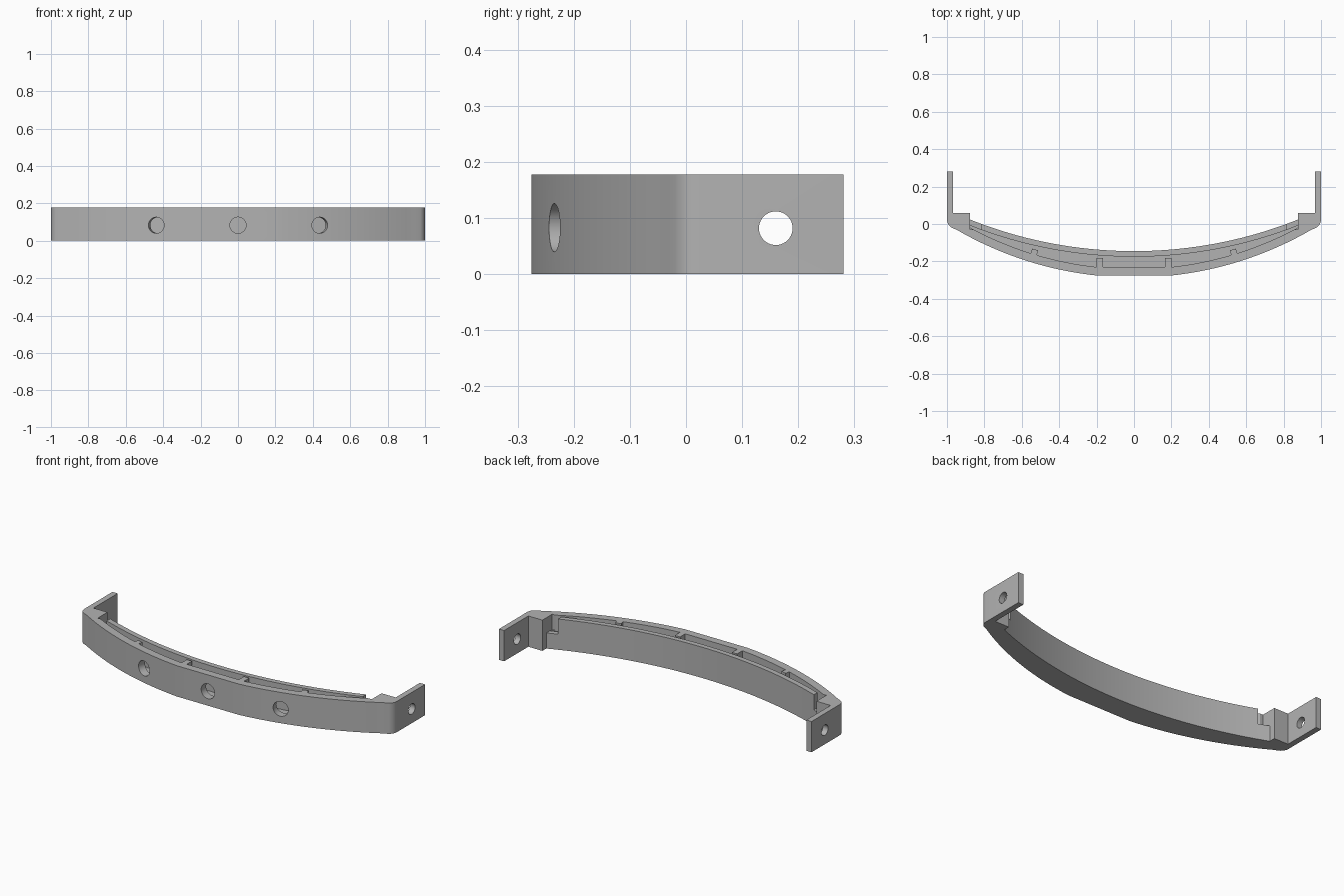
import bpy, bmesh, math
from mathutils import Matrix

cube = bpy.data.objects.get("Cube")
if cube:
    bpy.data.objects.remove(cube, do_unlink=True)

HEIGHT, FLOOR = 0.178, 0.03
FRONT_C, FRONT_R = 1.604, 1.89      # front curve: centre y and radius
BACK_C, BACK_R = 2.215, 2.36        # rear curve: centre y and radius
WALL, LIP = 0.045, 0.03             # front and rear wall thickness

grey = bpy.data.materials.new("plastic grey")
grey.use_nodes = True
grey.diffuse_color = (0.45, 0.45, 0.45, 1)
grey.node_tree.nodes["Principled BSDF"].inputs["Base Color"].default_value = (0.45, 0.45, 0.45, 1)


def make_object(name, bm):
    bmesh.ops.recalc_face_normals(bm, faces=bm.faces)
    mesh = bpy.data.meshes.new(name)
    bm.to_mesh(mesh)
    bm.free()
    mesh.materials.append(grey)
    obj = bpy.data.objects.new(name, mesh)
    bpy.context.collection.objects.link(obj)
    return obj


def prism(name, outline, z0, z1):
    bm = bmesh.new()
    face = bm.faces.new([bm.verts.new((x, y, z0)) for x, y in outline])
    top = bmesh.ops.extrude_face_region(bm, geom=[face])["geom"]
    bmesh.ops.translate(bm, verts=[v for v in top if isinstance(v, bmesh.types.BMVert)],
                        vec=(0, 0, z1 - z0))
    return make_object(name, bm)


def box(name, centre, size, turn=0.0):
    bm = bmesh.new()
    place = Matrix.Translation(centre) @ Matrix.Rotation(turn, 4, 'Z') @ Matrix.Diagonal((*size, 1))
    bmesh.ops.create_cube(bm, size=1, matrix=place)
    return make_object(name, bm)


def drill(name, centre, radius, depth, rotation):
    bm = bmesh.new()
    bmesh.ops.create_cone(bm, cap_ends=True, segments=40, radius1=radius, radius2=radius,
                          depth=depth, matrix=Matrix.Translation(centre) @ rotation)
    return make_object(name, bm)


def arc(centre, radius, x0, x1, steps, lowest=-1.0):
    xs = [x0 + (x1 - x0) * i / steps for i in range(steps + 1)]
    return [(x, max(lowest, centre - math.sqrt(radius ** 2 - x * x))) for x in xs]


def mirrored(half):
    # half runs from the centre outward; complete it across x = 0
    return [(-x, y) for x, y in reversed(half)] + half


def combine(target, other, operation):
    mod = target.modifiers.new(operation, 'BOOLEAN')
    mod.operation, mod.solver, mod.object = operation, 'EXACT', other
    other.hide_render = True
    bpy.context.view_layer.objects.active = target
    bpy.ops.object.modifier_apply(modifier=mod.name)
    bpy.data.objects.remove(other, do_unlink=True)


# Body outline: front curve, rounded corner, arm, end block, rear curve
front = arc(FRONT_C, FRONT_R, 0.2, 0.945, 16, -0.28)
corner = [(0.95 + 0.05 * math.sin(a), 0.024 - 0.05 * math.cos(a))
          for a in (math.radians(d) for d in range(30, 91, 10))]
arm = [(1, 0.281), (0.967, 0.281), (0.967, 0.06), (0.877, 0.06)]
rear = arc(BACK_C, BACK_R, 0.877, -0.877, 48)
right_side = front + corner + arm
body = prism("bracket_body",
             right_side + rear + [(-x, y) for x, y in reversed(right_side)], 0, HEIGHT)

# Open channel between the two walls
channel_front = mirrored(arc(FRONT_C, FRONT_R - WALL, 0.2, 0.877, 16, -0.235))
channel_rear = arc(BACK_C, BACK_R + LIP, 0.877, -0.877, 48)
combine(body, prism("channel_cutter", channel_front + channel_rear, FLOOR, 0.3), 'DIFFERENCE')

# Notches at the ends of the rear wall, and arm holes
for side in (-1, 1):
    combine(body, box("notch_cutter", (side * 0.848, 0.005, 0.19), (0.058, 0.07, 0.2)), 'DIFFERENCE')
    combine(body, drill("arm_hole_cutter", (side, 0.16, 0.082), 0.03, 0.2,
                        Matrix.Rotation(math.pi / 2, 4, 'Y')), 'DIFFERENCE')

# Round openings in the front wall, square to the curve
for x in (-0.435, 0, 0.435):
    turn = math.asin(x / FRONT_R)
    rotation = Matrix.Rotation(turn, 4, 'Z') @ Matrix.Rotation(math.pi / 2, 4, 'X')
    y = FRONT_C - math.sqrt(FRONT_R ** 2 - x * x)
    combine(body, drill("front_hole_cutter", (x, y + 0.01, 0.083), 0.043, 0.11, rotation), 'DIFFERENCE')

# Short divider ribs on the inside of the front wall
for side in (-1, 1):
    for x, y, turn in ((0.183, -0.218, 0), (0.538, -0.17, 0.27)):
        combine(body, box("rib", (side * x, y, (HEIGHT + 0.01) / 2),
                          (0.033, 0.07, HEIGHT - 0.01), side * turn), 'UNION')

bpy.ops.object.select_all(action='DESELECT')
body.select_set(True)
bpy.context.view_layer.objects.active = body
bpy.ops.object.shade_smooth_by_angle(angle=math.radians(25))
